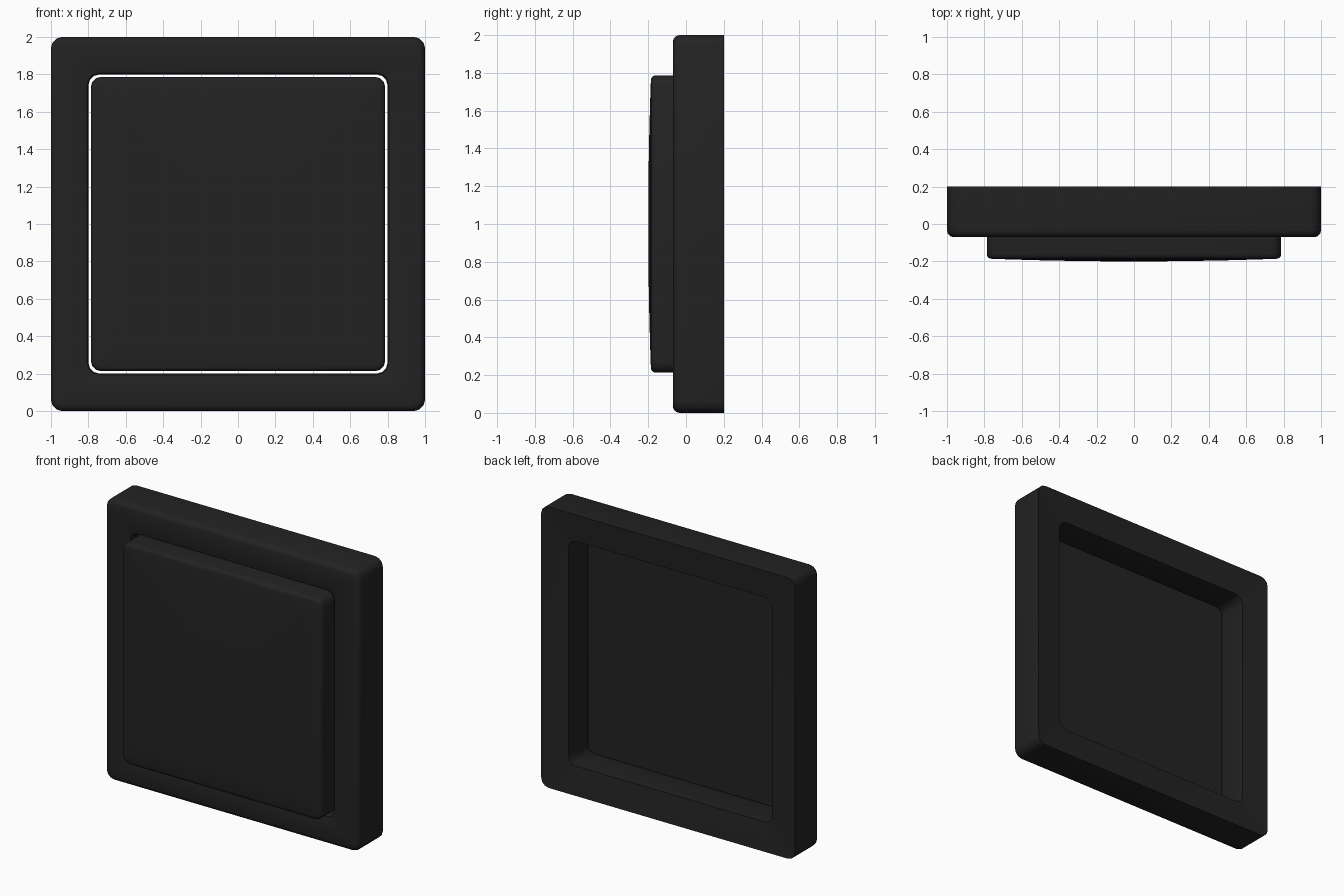
import bpy, bmesh, math

default = bpy.data.objects.get("Cube")
if default:
    bpy.data.objects.remove(default, do_unlink=True)

charcoal = bpy.data.materials.new("charcoal_plastic")
charcoal.use_nodes = True
color = (0.0165, 0.0165, 0.0165, 1)
charcoal.diffuse_color = color
charcoal.node_tree.nodes["Principled BSDF"].inputs["Base Color"].default_value = color


def rounded_square(bm, half, radius, y, steps=3):
    """Ring of vertices around a rounded square in the xz plane."""
    ring = []
    for corner in range(4):
        middle = math.radians(45 + 90 * corner)
        cx = math.copysign(half - radius, math.cos(middle))
        cz = math.copysign(half - radius, math.sin(middle))
        for i in range(steps + 1):
            a = math.radians(90 * (corner + i / steps))
            ring.append(bm.verts.new((cx + radius * math.cos(a), y, 1 + cz + radius * math.sin(a))))
    return ring


def bridge(bm, a, b):
    n = len(a)
    for i in range(n):
        j = (i + 1) % n
        bm.faces.new((a[i], a[j], b[j], b[i]))


def finish(bm, name):
    bmesh.ops.recalc_face_normals(bm, faces=bm.faces)
    mesh = bpy.data.meshes.new(name)
    bm.to_mesh(mesh)
    bm.free()
    mesh.materials.append(charcoal)
    obj = bpy.data.objects.new(name, mesh)
    bpy.context.collection.objects.link(obj)
    bpy.ops.object.select_all(action="DESELECT")
    obj.select_set(True)
    bpy.context.view_layer.objects.active = obj
    bpy.ops.object.shade_smooth_by_angle(angle=math.radians(35))


def fillet(half, radius, front, size, steps=3):
    """Profile of a rounded front edge, from the side to the front face."""
    points = []
    for i in range(steps + 1):
        a = math.radians(90 * i / steps)
        inset = size * (1 - math.cos(a))
        points.append((half - inset, radius - inset * 0.6, front + size * (1 - math.sin(a))))
    return points


# Frame: closed profile with a rounded front rim and a slightly dished back
profile = [(1, 0.06, 0.2)] + fillet(1, 0.06, -0.07, 0.035)
profile += [(0.82, 0.07, -0.07), (0.806, 0.063, -0.064), (0.8, 0.06, -0.05), (0.8, 0.06, 0.178)]
bm = bmesh.new()
rings = [rounded_square(bm, *p) for p in profile]
for k, ring in enumerate(rings):
    bridge(bm, ring, rings[(k + 1) % len(rings)])
finish(bm, "frame")

# Rocker button: flat back, rounded edge and gently domed front
EDGE, CROWN = -0.186, -0.2
profile = [(0.787, 0.055, -0.02)] + fillet(0.787, 0.055, EDGE, 0.025)
face_half, face_radius = profile[-1][:2]
for s in (0.85, 0.65, 0.4, 0.2):
    profile.append((face_half * s, face_radius * s, CROWN + (EDGE - CROWN) * s * s))
bm = bmesh.new()
rings = [rounded_square(bm, *p) for p in profile]
for a, b in zip(rings, rings[1:]):
    bridge(bm, a, b)
bm.faces.new(rings[0])
bm.faces.new(rings[-1])
finish(bm, "rocker_button")
